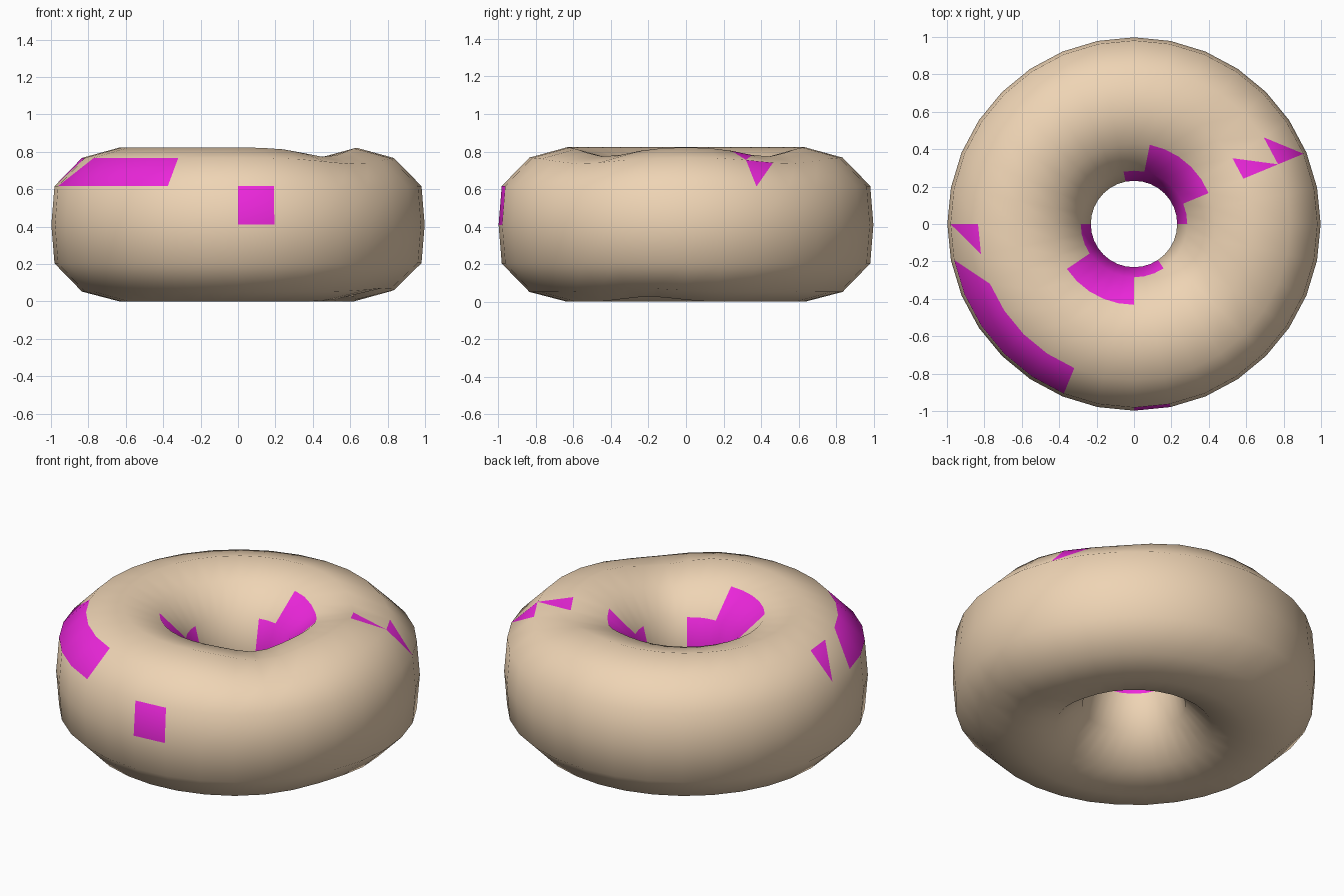
import bpy, bmesh
from math import sin, cos, pi, exp, radians, degrees

if "Cube" in bpy.data.objects:
    bpy.data.objects.remove(bpy.data.objects["Cube"])

MAJOR, MINOR = 32, 12


def material(name, colour):
    m = bpy.data.materials.new(name)
    m.diffuse_color = colour
    m.use_nodes = True
    m.node_tree.nodes["Principled BSDF"].inputs["Base Color"].default_value = m.diffuse_color
    return m


def bump(deg, centre, width):
    d = (deg - centre + 180) % 360 - 180
    return exp(-(d / width) ** 2)


def ring_point(i, j):
    """Point on the slightly dented ring, i around the hole, j around the tube."""
    a, t = 2 * pi * i / MAJOR, 2 * pi * j / MINOR
    r = min(0.633 + 0.402 * cos(t), 0.998)
    z = 0.41 + 0.413 * sin(t)
    deg = degrees(a)
    # soft dents on the top and underside
    if sin(t) > 0.4:
        z -= 0.05 * sin(t) ** 3 * (bump(deg, 42, 20) + bump(deg, -42, 20))
    elif sin(t) < -0.4:
        z += 0.03 * sin(-t) ** 3 * bump(deg, -18, 20)
    return r * cos(a), r * sin(a), max(z, 0)


# Icing shows through on these quads: tube row -> segments around the hole
icing = {
    0: {24},
    1: set(range(18, 22)),
    4: set(range(2, 7)) | set(range(19, 24)),
    5: set(range(0, 9)) | set(range(16, 27)),
}
# Half quads of icing: (segment, row) -> corners of the iced triangle
half = {
    (16, 1): ((16, 2), (16, 1), (17, 2)),
    (17, 1): ((17, 1), (18, 1), (18, 2)),
    (2, 1): ((2, 2), (2, 1), (3, 2)),
    (2, 2): ((2, 3), (2, 2), (3, 3)),
}

# Doughnut ring
bm = bmesh.new()
grid = [[bm.verts.new(ring_point(i, j)) for j in range(MINOR)] for i in range(MAJOR)]


def face(corners, iced):
    f = bm.faces.new([grid[i % MAJOR][j % MINOR] for i, j in corners])
    f.smooth = True
    f.material_index = int(iced)


for i in range(MAJOR):
    for j in range(MINOR):
        quad = [(i, j), (i + 1, j), (i + 1, j + 1), (i, j + 1)]
        if (i, j) in half:
            tri = half[(i, j)]
            k = next(n for n in range(4) if quad[n] not in tri)
            q = quad[k:] + quad[:k]
            face([q[3], q[0], q[1]], False)
            face([q[1], q[2], q[3]], True)
        else:
            face(quad, i in icing.get(j, ()))

bmesh.ops.recalc_face_normals(bm, faces=bm.faces)
mesh = bpy.data.meshes.new("doughnut")
bm.to_mesh(mesh)
bm.free()
mesh.materials.append(material("dough", (0.86, 0.66, 0.46, 1)))
mesh.materials.append(material("icing", (0.85, 0.02, 0.72, 1)))
doughnut = bpy.data.objects.new("doughnut", mesh)
bpy.context.collection.objects.link(doughnut)
